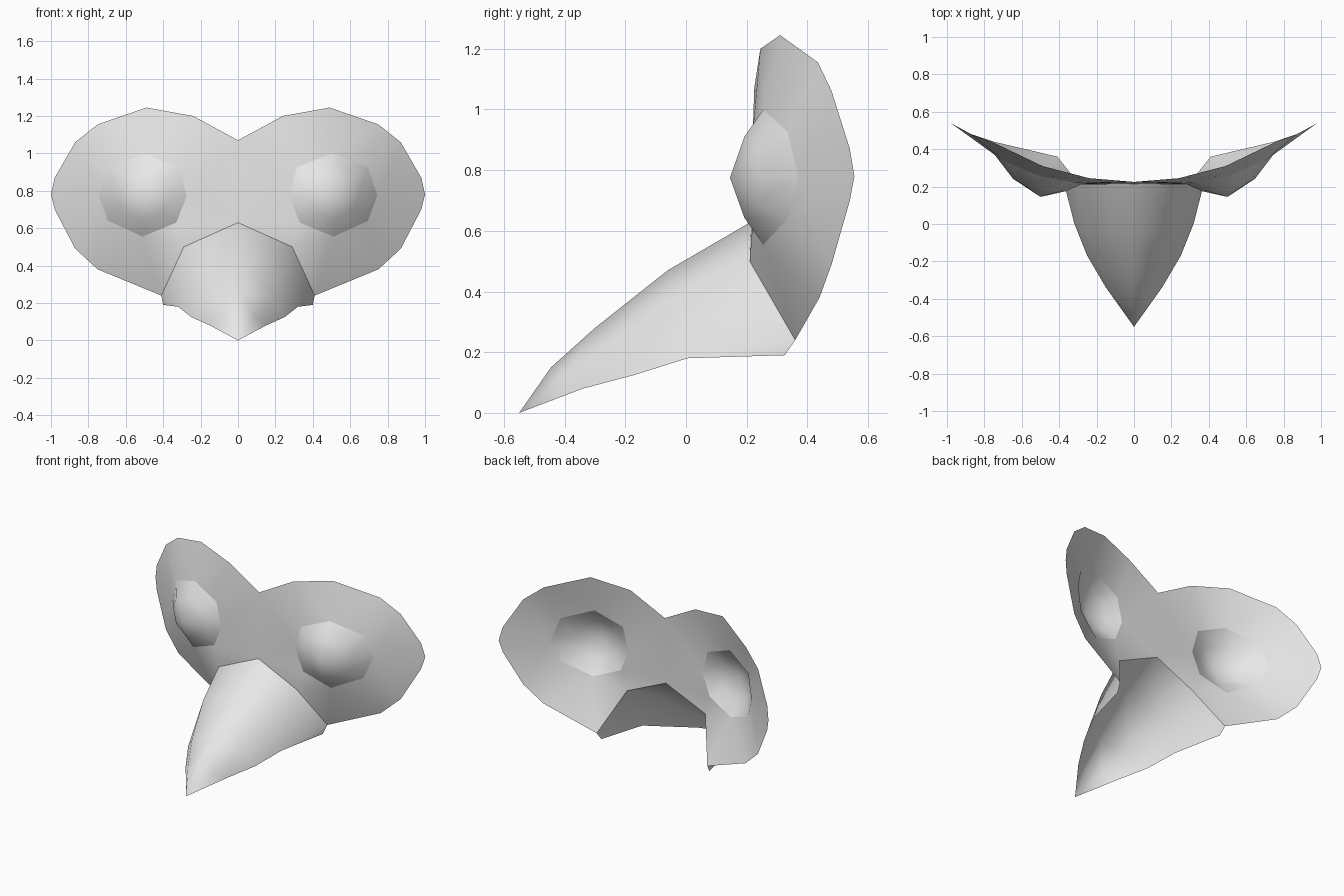
import bpy
import bmesh
from mathutils import Vector

cube = bpy.data.objects.get("Cube")
if cube:
    bpy.data.objects.remove(cube, do_unlink=True)

grey = bpy.data.materials.new("light grey")
grey.use_nodes = True
colour = (0.8, 0.8, 0.8, 1.0)
grey.diffuse_color = colour
grey.node_tree.nodes["Principled BSDF"].inputs["Base Color"].default_value = colour


def finish(bm, name, mirrored=True):
    """Turn a bmesh into a smooth shaded sheet, optionally mirrored across x."""
    mesh = bpy.data.meshes.new(name)
    bm.to_mesh(mesh)
    bm.free()
    mesh.materials.append(grey)
    mesh.shade_smooth()
    obj = bpy.data.objects.new(name, mesh)
    bpy.context.scene.collection.objects.link(obj)
    if mirrored:
        mirror = obj.modifiers.new("mirror", 'MIRROR')
        mirror.use_clip = True
        mirror.merge_threshold = 0.001
    return obj


def add_loop(bm, points):
    """Add a closed ring of vertices and edges."""
    verts = [bm.verts.new(p) for p in points]
    edges = [bm.edges.new((a, b)) for a, b in zip(verts, verts[1:] + verts[:1])]
    return verts, edges


def face_front(bm):
    """Make every face of an open sheet look towards the front."""
    bm.normal_update()
    for face in bm.faces:
        if face.normal.y > 0:
            face.normal_flip()


# Left half of the face outline, and the rim of the eye opening
outline = [
    (0, 0.225, 1.07), (0.24, 0.245, 1.2), (0.49, 0.31, 1.245),
    (0.75, 0.435, 1.155), (0.87, 0.48, 1.06), (0.98, 0.54, 0.87),
    (1, 0.555, 0.78), (0.98, 0.54, 0.7), (0.87, 0.48, 0.49),
    (0.75, 0.44, 0.38), (0.41, 0.36, 0.24), (0.29, 0.21, 0.5),
    (0, 0.215, 0.63),
]
eye_rim = [
    (0.5, 0.255, 1), (0.695, 0.335, 0.925), (0.745, 0.37, 0.775),
    (0.695, 0.335, 0.64), (0.51, 0.255, 0.555), (0.33, 0.22, 0.63),
    (0.275, 0.215, 0.77), (0.315, 0.22, 0.925),
]

# Face sheet with an opening for each eye
bm = bmesh.new()
edges = add_loop(bm, outline)[1] + add_loop(bm, eye_rim)[1]
bmesh.ops.triangle_fill(bm, edges=edges, use_beauty=True, normal=(0, -1, 0))
face_front(bm)
finish(bm, "face_mask")

# Bulging hollow eyes: rim, one middle ring and a tip
apex = Vector((0.5, 0.145, 0.775))


def dome_point(point, spread, depth):
    x, y, z = Vector(point) - apex
    return apex + Vector((x * spread, y * depth, z * spread))


for name, side in (("left_eye", 1), ("right_eye", -1)):
    bm = bmesh.new()
    rim = add_loop(bm, eye_rim)[0]
    ring = add_loop(bm, [dome_point(p, 0.6, 0.43) for p in eye_rim])[0]
    tip = bm.verts.new(apex)
    count = len(rim)
    for i in range(count):
        j = (i + 1) % count
        bm.faces.new((rim[i], rim[j], ring[j], ring[i]))
        bm.faces.new((ring[i], ring[j], tip))
    for vert in bm.verts:
        vert.co.x *= side
    face_front(bm)
    finish(bm, name, mirrored=False)

# Beak: an open shell running from ridge to shoulder to lower edge
ridge = [(0, 0.215, 0.63), (0, -0.06, 0.47), (0, -0.3, 0.28), (0, -0.445, 0.15)]
shoulder = [(0.29, 0.21, 0.5), (0.24, -0.02, 0.385), (0.17, -0.24, 0.23), (0.09, -0.4, 0.125)]
lower = [(0.41, 0.36, 0.24), (0.32, 0.005, 0.18), (0.25, -0.17, 0.125), (0.15, -0.34, 0.08)]

bm = bmesh.new()
rows = [[bm.verts.new(p) for p in row] for row in (ridge, shoulder, lower)]
tip = bm.verts.new((0, -0.55, 0))
for upper_row, lower_row in zip(rows, rows[1:]):
    for i in range(len(upper_row) - 1):
        bm.faces.new((upper_row[i], upper_row[i + 1], lower_row[i + 1], lower_row[i]))
    bm.faces.new((upper_row[-1], tip, lower_row[-1]))
# Small clipped corner at the back of the lower edge
corner = bm.verts.new((0.4, 0.325, 0.19))
bm.faces.new((rows[2][0], rows[2][1], corner))
bmesh.ops.recalc_face_normals(bm, faces=bm.faces[:])
bm.faces.ensure_lookup_table()
bm.normal_update()
if bm.faces[0].normal.z < 0:
    bmesh.ops.reverse_faces(bm, faces=bm.faces[:])
finish(bm, "beak")
